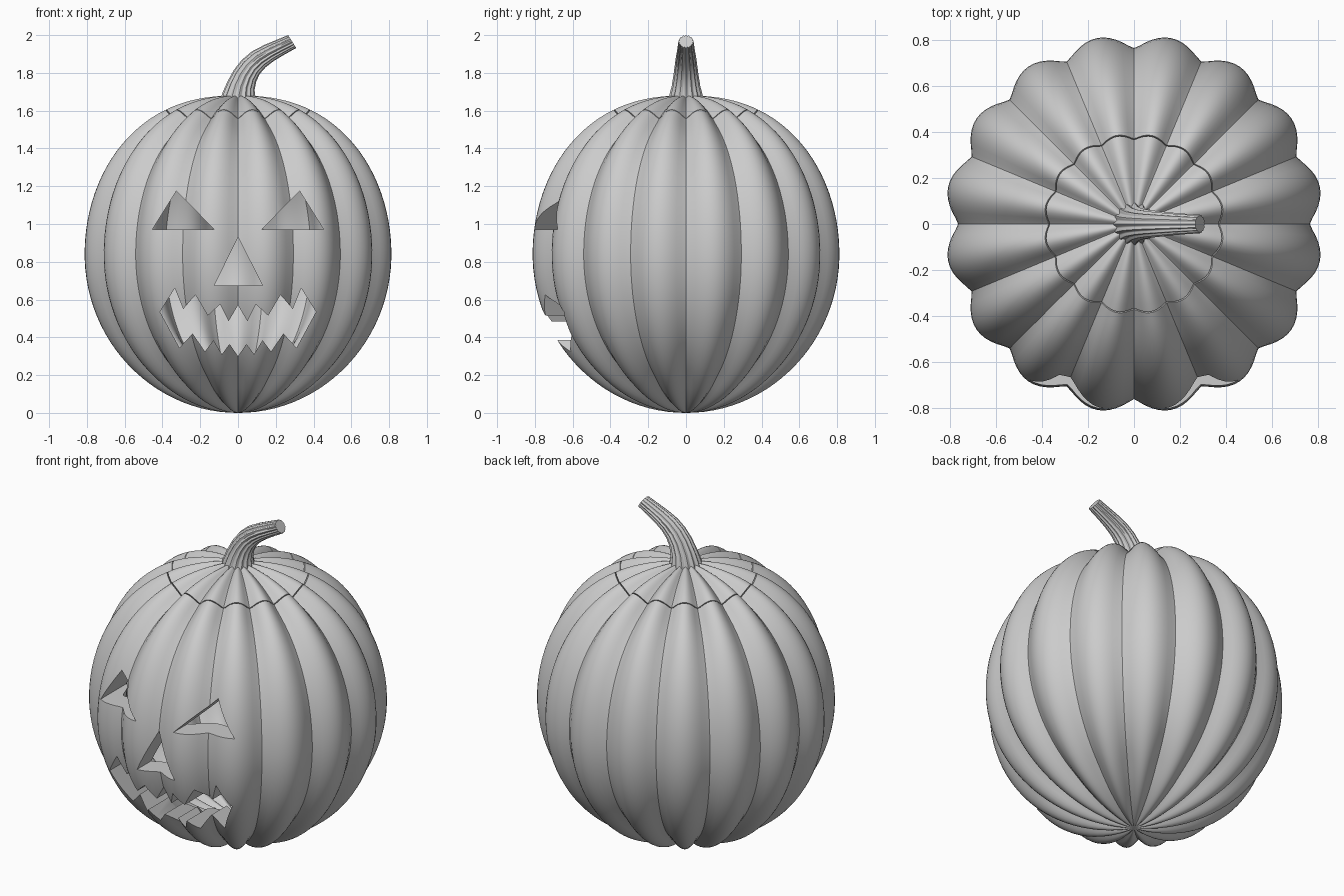
import bpy, bmesh
from math import sin, cos, pi, radians, sqrt
from mathutils import Vector

if "Cube" in bpy.data.objects:
    bpy.data.objects.remove(bpy.data.objects["Cube"])

SEG = 192      # 12 segments for each of the 16 ribs
LID = 65.5     # latitude of the lid cut, degrees


def make_object(name, bm, angle=35):
    bmesh.ops.recalc_face_normals(bm, faces=bm.faces)
    me = bpy.data.meshes.new(name)
    bm.to_mesh(me)
    bm.free()
    ob = bpy.data.objects.new(name, me)
    bpy.context.collection.objects.link(ob)
    if angle:
        smooth(ob, angle)
    return ob


def smooth(ob, angle=35):
    bpy.ops.object.select_all(action='DESELECT')
    ob.select_set(True)
    bpy.context.view_layer.objects.active = ob
    bpy.ops.object.shade_smooth_by_angle(angle=radians(angle))


def bridge(bm, a, b):
    n = len(a)
    for i in range(n):
        j = (i + 1) % n
        bm.faces.new((a[i], a[j], b[j], b[i]))


def shell_point(phi, theta, outer):
    """Ribbed surface point; the inner skin has its creases behind the lobes."""
    R, H = (0.825, 0.84) if outer else (0.70, 0.72)
    r = R * max(cos(phi), 0) ** (0.85 if phi > 0 else 1.0)
    z = 0.84 + H * sin(phi)
    wave = sin(8 * theta) if outer else cos(8 * theta)
    rib = sqrt(wave * wave + 0.012)
    depth = 0.066 * min(1, r / 0.45) * ((1 - rib) if outer else rib)
    r -= depth * cos(phi)
    z -= depth * sin(phi)
    return Vector((r * cos(theta), r * sin(theta), z))


def shell(name, start, end, steps):
    """Closed thick shell: outer skin from pole to rim, then inner skin back."""
    bm = bmesh.new()
    lats = [start + (end - start) * i / steps for i in range(1, steps + 1)]
    rows = [(a, True) for a in lats] + [(a, False) for a in reversed(lats)]
    rings = [[bm.verts.new(shell_point(radians(a), 2 * pi * i / SEG, o))
              for i in range(SEG)] for a, o in rows]
    for a, b in zip(rings, rings[1:]):
        bridge(bm, a, b)
    pole = 1 if start > 0 else -1
    for ring, h in ((rings[0], 0.84), (rings[-1], 0.72)):
        tip = bm.verts.new((0, 0, 0.84 + pole * h))
        for i in range(SEG):
            bm.faces.new((ring[i], ring[(i + 1) % SEG], tip))
    return make_object(name, bm)


def carve(target, name, outline):
    """Cut an x-z outline through the front wall."""
    bm = bmesh.new()
    front = [bm.verts.new((x, -1.2, z)) for x, z in outline]
    back = [bm.verts.new((x, -0.25, z)) for x, z in outline]
    bridge(bm, front, back)
    bm.faces.new(front)
    bm.faces.new(back)
    cutter = make_object(name, bm, None)
    cutter.hide_render = True
    mod = target.modifiers.new(name, 'BOOLEAN')
    mod.operation = 'DIFFERENCE'
    mod.solver = 'EXACT'
    mod.object = cutter
    bpy.context.view_layer.objects.active = target
    bpy.ops.object.modifier_apply(modifier=mod.name)
    bpy.data.objects.remove(cutter)


# Hollow body and separate lid
body = shell("pumpkin_body", -90, LID - 0.2, 44)
shell("pumpkin_lid", 90, LID + 0.2, 10)

# Carved face
eye = [(0.127, 0.972), (0.453, 0.972), (0.326, 1.175)]
carve(body, "right_eye_cutter", eye)
carve(body, "left_eye_cutter", [(-x, z) for x, z in eye])
carve(body, "nose_cutter", [(-0.125, 0.675), (0.13, 0.675), (0, 0.93)])
half = [(0, 0.57), (0.05, 0.485), (0.095, 0.575), (0.16, 0.515), (0.225, 0.625),
        (0.29, 0.55), (0.335, 0.66), (0.413, 0.535), (0.31, 0.345), (0.24, 0.42),
        (0.175, 0.325), (0.13, 0.385), (0.085, 0.31), (0.045, 0.365), (0, 0.30)]
carve(body, "mouth_cutter", half + [(-x, z) for x, z in half[-2:0:-1]])
smooth(body)

# Fluted, bent stem: x, z, radius, tilt from vertical
path = [(0.0, 1.63, 0.10, 0), (0.005, 1.68, 0.088, 8), (0.015, 1.73, 0.075, 16),
        (0.037, 1.785, 0.066, 27), (0.068, 1.832, 0.06, 38), (0.11, 1.872, 0.055, 49),
        (0.165, 1.906, 0.049, 57), (0.225, 1.936, 0.044, 60), (0.287, 1.966, 0.04, 58)]
bm = bmesh.new()
rings = []
for x, z, rad, tilt in path:
    t = radians(tilt)
    ring = []
    for i in range(96):
        a = 2 * pi * i / 96
        r = rad * (0.95 + 0.06 * cos(16 * a))
        ring.append(bm.verts.new((x + r * cos(a) * cos(t), r * sin(a),
                                  z - r * cos(a) * sin(t))))
    rings.append(ring)
for a, b in zip(rings, rings[1:]):
    bridge(bm, a, b)
bm.faces.new(rings[0])
bm.faces.new(rings[-1])
make_object("stem", bm, 50)
